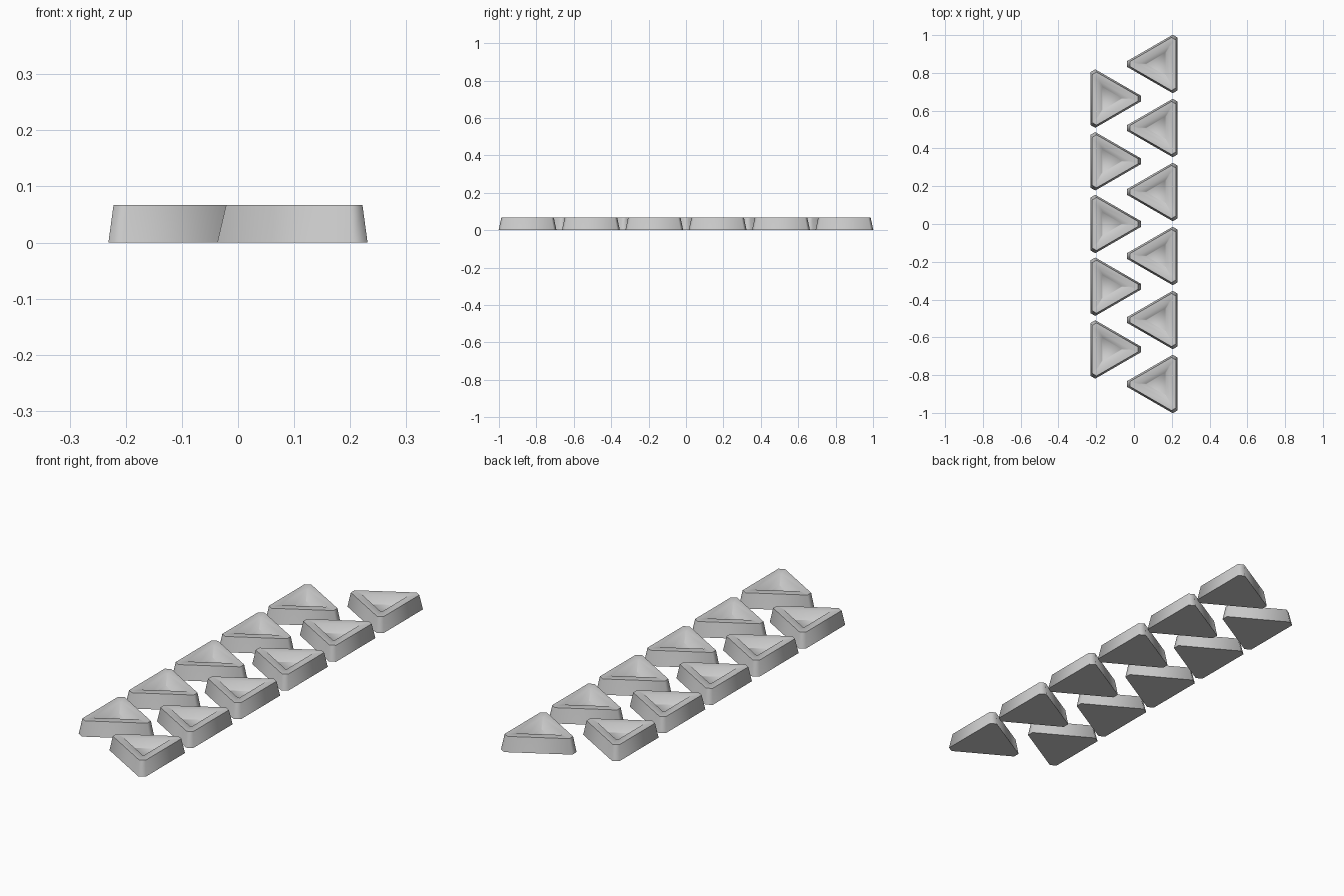
import bpy, bmesh
from math import cos, sin, radians, sqrt

if "Cube" in bpy.data.objects:
    bpy.data.objects.remove(bpy.data.objects["Cube"])

CENTER_X = 0.133
HEIGHT = 0.067


def ring(bm, inradius, cut, z):
    """Equilateral triangle (tip on +x) with corners cut by half-width `cut`."""
    verts = []
    apothem = 2 * inradius - sqrt(3) * cut
    for k in range(3):
        a = radians(120 * k)
        for t in (-cut, cut):
            verts.append(bm.verts.new((apothem * cos(a) - t * sin(a),
                                       apothem * sin(a) + t * cos(a), z)))
    return verts


def stud_mesh():
    bm = bmesh.new()
    # Base outline, tapered top outline, recess rim, recess floor
    rings = [ring(bm, 0.098, 0.015, 0.0),
             ring(bm, 0.0888, 0.0135, HEIGHT),
             ring(bm, 0.056, 0.003, HEIGHT),
             ring(bm, 0.036, 0.002, 0.032)]
    for lo, hi in zip(rings, rings[1:]):
        for i in range(6):
            j = (i + 1) % 6
            bm.faces.new((lo[i], lo[j], hi[j], hi[i]))
    bm.faces.new(rings[-1])
    bm.faces.new(rings[0][::-1])
    bmesh.ops.recalc_face_normals(bm, faces=bm.faces)
    mesh = bpy.data.meshes.new("triangle_stud")
    bm.to_mesh(mesh)
    bm.free()
    return mesh


mesh = stud_mesh()


def add_column(name, count, spacing, x, turn):
    for i in range(count):
        ob = bpy.data.objects.new(f"{name}_{i + 1}", mesh)
        ob.location = (x, (i - (count - 1) / 2) * spacing, 0)
        ob.rotation_euler.z = turn
        bpy.context.collection.objects.link(ob)
    return ob


# Two interlocking columns pointing towards each other
add_column("left_stud", 5, 0.332, -CENTER_X, 0)
last = add_column("right_stud", 6, 0.3388, CENTER_X, radians(180))

# Soft chamfered corners, crisp rims (mesh data is shared)
bpy.ops.object.select_all(action='DESELECT')
last.select_set(True)
bpy.context.view_layer.objects.active = last
bpy.ops.object.shade_smooth_by_angle(angle=radians(62))
